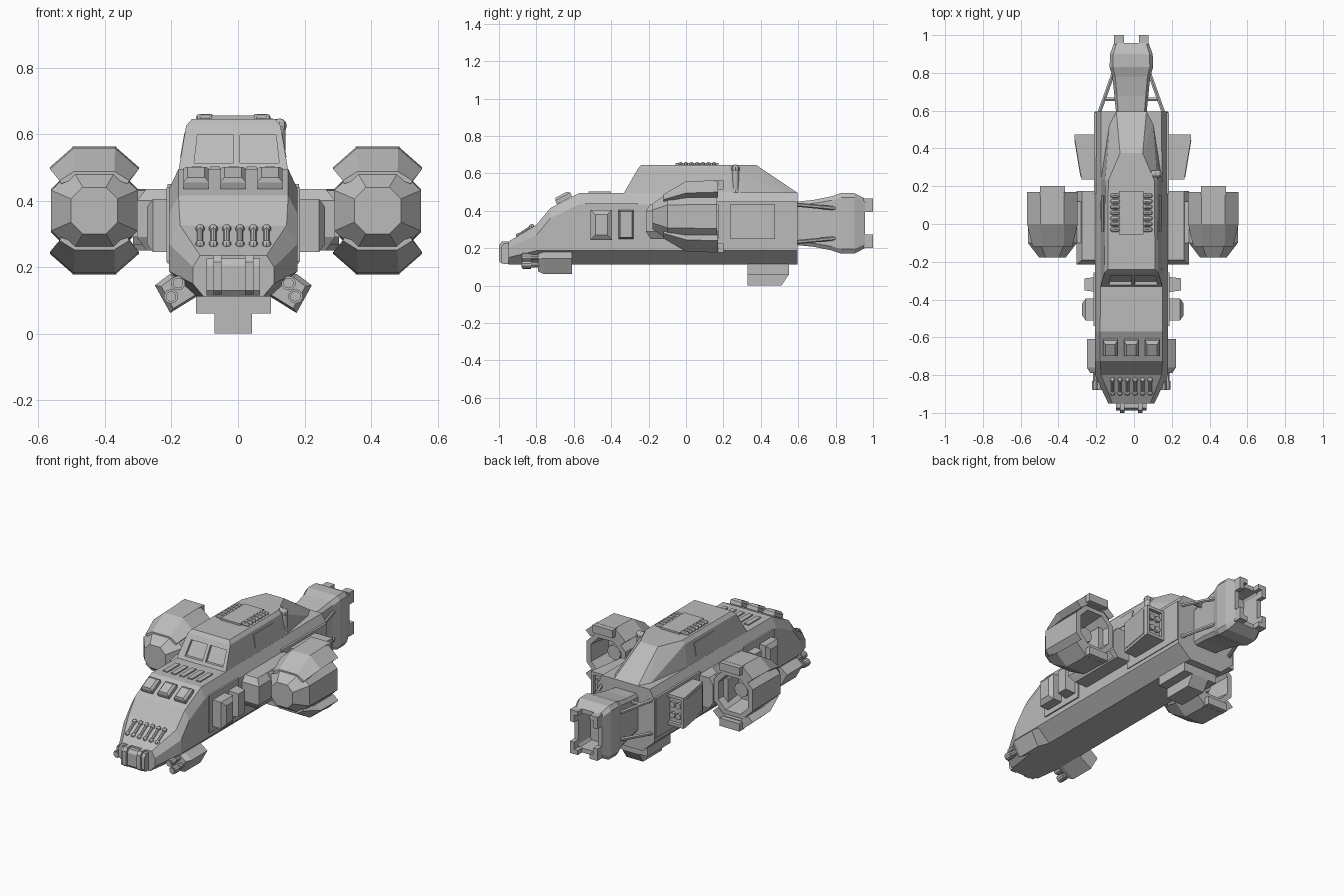
import bpy, bmesh, math
from mathutils import Vector, Matrix

cube = bpy.data.objects.get("Cube")
if cube:
    bpy.data.objects.remove(cube, do_unlink=True)

grey = bpy.data.materials.new("hull_grey")
grey.use_nodes = True
grey.diffuse_color = (0.5, 0.5, 0.5, 1)
grey.node_tree.nodes["Principled BSDF"].inputs["Base Color"].default_value = (0.5, 0.5, 0.5, 1)

MID = -0.014      # centreline of the fuselage
POD = -0.006      # centreline of the engines and pods


def finish(name, bm):
    bmesh.ops.recalc_face_normals(bm, faces=bm.faces[:])
    me = bpy.data.meshes.new(name)
    bm.to_mesh(me)
    bm.free()
    me.materials.append(grey)
    ob = bpy.data.objects.new(name, me)
    bpy.context.collection.objects.link(ob)
    return ob


def solid(name, pts):
    """Convex solid around the points."""
    bm = bmesh.new()
    for p in pts:
        bm.verts.new(p)
    out = bmesh.ops.convex_hull(bm, input=bm.verts[:])
    junk = [v for v in out["geom_interior"] if isinstance(v, bmesh.types.BMVert)]
    bmesh.ops.delete(bm, geom=junk, context="VERTS")
    bmesh.ops.dissolve_limit(bm, angle_limit=0.01, verts=bm.verts[:], edges=bm.edges[:])
    return finish(name, bm)


def box_pts(x, y, z):
    return [(a, b, c) for a in x for b in y for c in z]


def box(name, x, y, z):
    return solid(name, box_pts(x, y, z))


def taper_box(name, x, y, z, inset):
    """Box along x whose outer face (x[1]) is inset."""
    i = inset
    return box_pts((x[0], x[0]), y, z) + box_pts((x[1], x[1]), (y[0] + i, y[1] - i), (z[0] + i, z[1] - i))


def sides(name, pts, c=MID):
    """Solid on both sides, points given outward from centreline c."""
    for label, s in (("left", 1), ("right", -1)):
        solid(f"{label}_{name}", [(c + s * x, y, z) for x, y, z in pts])


def loft(name, rings, cap=True):
    bm = bmesh.new()
    rows = [[bm.verts.new(p) for p in r] for r in rings]
    n = len(rows[0])
    for a, b in zip(rows, rows[1:]):
        for i in range(n):
            bm.faces.new((a[i], a[(i + 1) % n], b[(i + 1) % n], b[i]))
    if cap:
        bm.faces.new(rows[0])
        bm.faces.new(rows[-1])
    return finish(name, bm)


def rod(name, a, b, r, seg=10, balls=0.0):
    a, b = Vector(a), Vector(b)
    bm = bmesh.new()
    m = Matrix.Translation((a + b) / 2) @ (b - a).to_track_quat("Z", "Y").to_matrix().to_4x4()
    bmesh.ops.create_cone(bm, cap_ends=True, segments=seg, radius1=r, radius2=r, depth=(b - a).length, matrix=m)
    if balls:
        for p in (a, b):
            bmesh.ops.create_uvsphere(bm, u_segments=8, v_segments=6, radius=balls, matrix=Matrix.Translation(p))
    return finish(name, bm)


def octagon(cx, y, cz, rx, rz, cut=0.5):
    q = [(cut, 1), (1, cut), (1, -cut), (cut, -1), (-cut, -1), (-1, -cut), (-1, cut), (-cut, 1)]
    return [(cx + rx * a, y, cz + rz * b) for a, b in q]


# Fuselage: y, bottom/side/top half widths, four heights
def section(y, hb, hm, ht, *z):
    half = list(zip((hb, hm, hm, ht), z))
    return [(MID + x, y, h) for x, h in half] + [(MID - x, y, h) for x, h in reversed(half)]


loft("fuselage", [
    section(-0.95, 0.09, 0.122, 0.10, 0.112, 0.15, 0.20, 0.235),
    section(-0.80, 0.11, 0.193, 0.16, 0.112, 0.187, 0.27, 0.325),
    section(-0.725, 0.11, 0.193, 0.165, 0.112, 0.187, 0.36, 0.415),
    section(-0.57, 0.11, 0.193, 0.165, 0.112, 0.187, 0.435, 0.495),
    section(0.595, 0.11, 0.193, 0.16, 0.112, 0.187, 0.435, 0.498)])

# Nose block with two straps
solid("nose_block", box_pts((MID - 0.08, MID + 0.08), (-0.94, -0.975), (0.115, 0.225))
      + box_pts((MID - 0.08, MID + 0.08), (-0.988,), (0.13, 0.205)))
sides("nose_strap", box_pts((0.035, 0.06), (-0.93, -0.985), (0.118, 0.235))
      + box_pts((0.035, 0.06), (-1.0,), (0.13, 0.215)))

# Row of small nose thrusters
for i in range(6):
    x = -0.114 + 0.04 * i
    rod(f"nose_tube_{i}", (x, -0.895, 0.268), (x, -0.825, 0.315), 0.009, 8, 0.014)

# Brow lamps and deck slats
for i in range(3):
    x = -0.126 + 0.111 * i
    p = []
    for hx, u0, u1, up in ((0.038, -0.69, -0.61, 0.0), (0.038, -0.69, -0.61, 0.02), (0.026, -0.685, -0.625, 0.032)):
        for y in (u0, u1):
            for s in (-1, 1):
                p.append((x + s * hx, y - up * 0.4, 0.435 + (y + 0.69) * 0.53 + up))
    solid(f"brow_lamp_{i}", p)
for i in range(5):
    x = MID - 0.11 + 0.055 * i
    box(f"deck_slat_{i}", (x - 0.015, x + 0.015), (-0.52, -0.40), (0.49, 0.502))

# Cabin with cut windscreen
c = MID
cabin = []
for s in (-1, 1):
    for x, y, z in ((0.165, -0.335, 0.49), (0.162, 0.24, 0.49), (0.115, 0.54, 0.49), (0.08, 0.595, 0.497),
                    (0.142, -0.257, 0.625), (0.125, -0.24, 0.645), (0.138, 0.23, 0.625),
                    (0.122, 0.23, 0.645), (0.06, 0.375, 0.645)):
        cabin.append((c + s * x, y, z))
cabin = solid("cabin", cabin)
for s in (-1, 1):
    pts = []
    for z, wide in ((0.513, 0.128), (0.597, 0.118)):
        y = -0.335 + (z - 0.49) * 0.58
        pts += box_pts((s * 0.01 - 0.004, s * wide - 0.004), (y - 0.05, y + 0.018), (z,))
    cutter = solid("window_cutter", pts)
    cutter.hide_render = True
    cutter.hide_viewport = True
    cut = cabin.modifiers.new("window", "BOOLEAN")
    cut.operation = "DIFFERENCE"
    cut.object = cutter
sides("cabin_side_window", [(x + d, y, z) for x, z in ((0.158, 0.53), (0.145, 0.605))
                            for y in (-0.04, 0.15) for d in (-0.02, 0.002)])

# Roof hatch with rows of ribs
box("roof_hatch", (MID - 0.065, MID + 0.065), (-0.055, 0.175), (0.64, 0.656))
for s in (-1, 1):
    for i in range(7):
        y = -0.03 + 0.03 * i
        rod(f"roof_rib_{i}", (MID + s * 0.07, y, 0.649), (MID + s * 0.10, y, 0.649), 0.012, 8, 0.012)

# Vent pipe on one side
rod("vent_pipe", (0.125, 0.265, 0.50), (0.125, 0.265, 0.625), 0.018, 12, 0.022)
rod("vent_elbow", (0.125, 0.265, 0.625), (0.09, 0.265, 0.63), 0.018, 12)

# Gun pods under the chin
gun = ((0.236, 0.145), (0.19, 0.18), (0.08, 0.13), (0.19, 0.062))
sides("gun_pod", [(x, y, z) for x, z in gun for y in (-0.76, -0.61)]
      + [(0.14 + (x - 0.14) * 0.8, -0.79, 0.13 + (z - 0.13) * 0.8) for x, z in gun])
for s in (-1, 1):
    for x, z in ((0.166, 0.152), (0.187, 0.112)):
        rod("gun_barrel", (MID + s * x, -0.88, z), (MID + s * x, -0.70, z), 0.016, 10)
        rod("gun_muzzle", (MID + s * x, -0.875, z), (MID + s * x, -0.83, z), 0.022, 10)

# Side equipment boxes on a backing plate
sides("equipment_plate", box_pts((0.18, 0.201), (-0.54, -0.257), (0.215, 0.44)))
sides("equipment_box", taper_box("", (0.19, 0.25), (-0.51, -0.395), (0.245, 0.405), 0.0), POD)
sides("equipment_cap", taper_box("", (0.25, 0.268), (-0.51, -0.395), (0.245, 0.405), 0.025), POD)
sides("equipment_locker", taper_box("", (0.19, 0.255), (-0.36, -0.28), (0.25, 0.405), 0.008), POD)

# Engine pylons and rear pods
sides("rear_plate", box_pts((0.18, 0.198), (0.16, 0.59), (0.21, 0.45)))
sides("pylon", box_pts((0.18, 0.27), (-0.19, 0.175), (0.25, 0.435))
      + box_pts((0.18, 0.298), (-0.215, 0.175), (0.29, 0.40)), POD)
sides("pylon_joint", box_pts((0.25, 0.36), (-0.10, 0.12), (0.29, 0.43)), POD)
sides("rear_pod", box_pts((0.18, 0.272), (0.235,), (0.25, 0.435))
      + box_pts((0.18, 0.309), (0.455,), (0.25, 0.435)), POD)
for s in (-1, 1):
    for lo, hi, z0, z1 in ((0.19, 0.309, 0.25, 0.268), (0.19, 0.309, 0.417, 0.435),
                           (0.19, 0.206, 0.268, 0.417), (0.294, 0.309, 0.268, 0.417)):
        box("pod_rim", (POD + s * lo, POD + s * hi), (0.45, 0.475), (z0, z1))
    for x in (0.23, 0.27):
        for z in (0.31, 0.375):
            rod("pod_nozzle", (POD + s * x, 0.45, z), (POD + s * x, 0.472, z), 0.018, 8)
sides("pod_panel", [(x + d, y, z) for x, y in ((0.274, 0.25), (0.306, 0.445))
                    for z in (0.268, 0.417) for d in (-0.01, 0.004)], POD)

# Engines: hollow faceted shell with upper and lower claws
EZ = 0.37
for label, s in (("left", 1), ("right", -1)):
    ex = POD + s * 0.426
    loft(f"{label}_engine", [octagon(ex, y, EZ, rx, rz) for y, rx, rz in (
        (-0.178, 0.07, 0.07), (-0.10, 0.13, 0.122), (0.165, 0.13, 0.13),
        (0.165, 0.10, 0.105), (0.02, 0.085, 0.09))])
    rod(f"{label}_engine_core", (ex, 0.0, EZ), (ex, 0.09, EZ), 0.045, 8)
    for up in (1, -1):
        def claw(y, *half):
            ring = list(half) + [(-x, z) for x, z in reversed(half)]
            # outer arc then inner arc, going around
            n = len(half) // 2
            arc = list(half[:n]) + [(-x, z) for x, z in reversed(half[:n])]
            back = [(-x, z) for x, z in half[n:]] + list(reversed(half[n:]))
            return [(ex + x, y, EZ + up * z) for x, z in arc + back]
        tip = claw(-0.12, (0.105, 0.09), (0.06, 0.118), (0.10, 0.08), (0.05, 0.10))
        mid = claw(0.0, (0.134, 0.125), (0.062, 0.188), (0.10, 0.10), (0.05, 0.115))
        end = claw(0.17, (0.134, 0.13), (0.062, 0.193), (0.10, 0.10), (0.05, 0.14))
        loft(f"{label}_engine_claw", [tip, mid, end])
        box(f"{label}_claw_lug", (ex - 0.066, ex + 0.066), (0.15, 0.2), (EZ + up * 0.145, EZ + up * 0.192))

# Belly fin and its mount
box("belly_mount", (MID - 0.113, MID + 0.113), (0.33, 0.55), (0.06, 0.125))
solid("belly_fin", box_pts((MID - 0.056, MID + 0.056), (0.33, 0.51), (0.0,))
      + box_pts((MID - 0.056, MID + 0.056), (0.33, 0.55), (0.06, 0.12)))

# Tail drive: hollow, with corner prongs
TZ = 0.333
loft("tail_drive", [octagon(MID, y, TZ, rx, rz, 0.85) for y, rx, rz in (
    (0.58, 0.08, 0.115), (0.68, 0.09, 0.125), (0.78, 0.10, 0.145), (0.83, 0.115, 0.162),
    (0.90, 0.113, 0.162), (0.957, 0.092, 0.132), (0.957, 0.065, 0.105), (0.85, 0.06, 0.10))])
for s in (-1, 1):
    for u in (-1, 1):
        box("tail_prong_side", (MID + s * 0.064, MID + s * 0.092), (0.95, 1.0), (TZ + u * 0.06, TZ + u * 0.132))
        box("tail_prong_edge", (MID + s * 0.04, MID + s * 0.092), (0.95, 1.0), (TZ + u * 0.104, TZ + u * 0.132))
        rod("tail_strut", (MID + s * 0.17, 0.59, TZ + u * 0.10), (MID + s * 0.095, 0.80, TZ + u * 0.08), 0.011, 6)
    rod("tail_brace", (MID + s * 0.145, 0.66, TZ + 0.093), (MID + s * 0.07, 0.66, TZ + 0.093), 0.01, 6)
